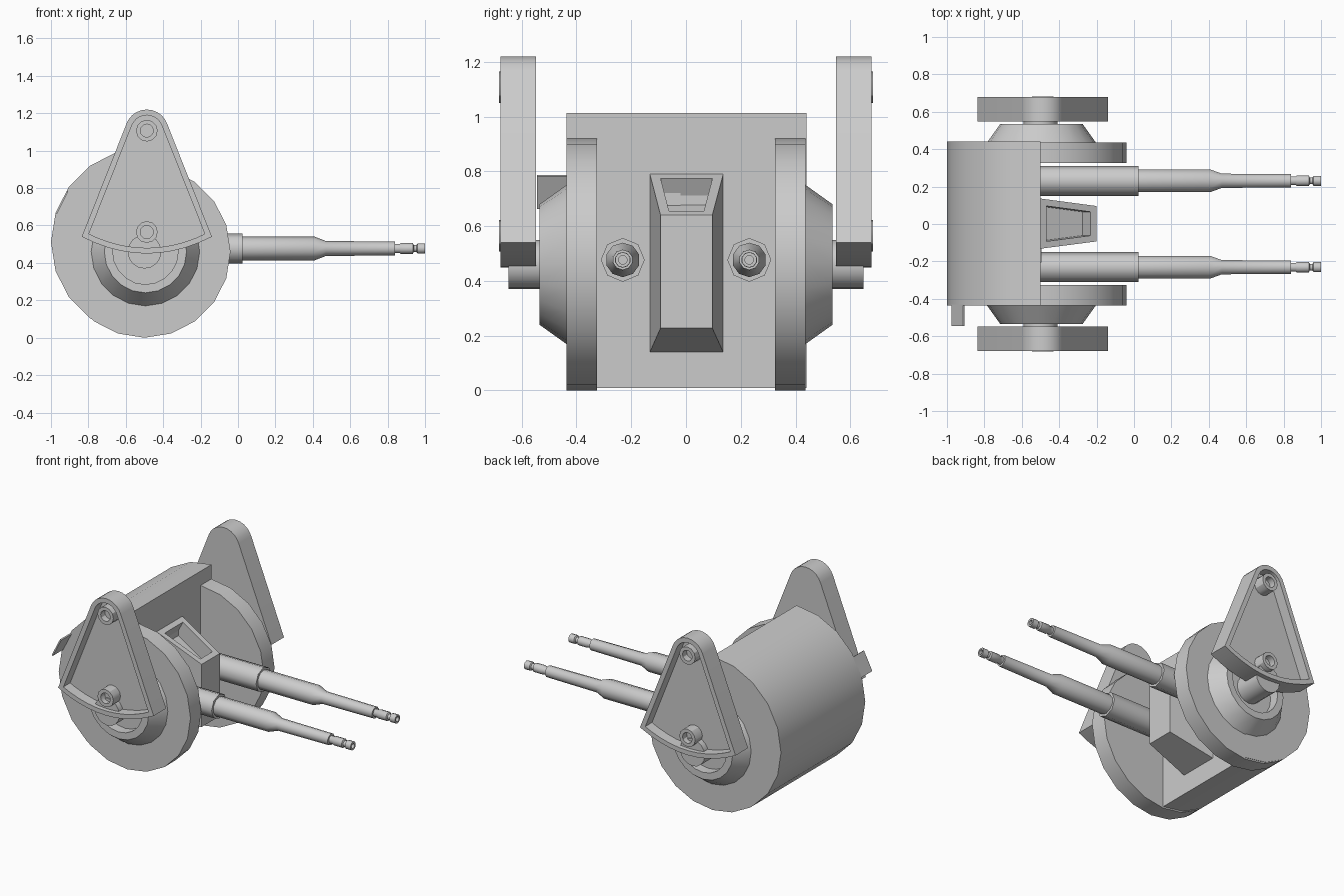
import bpy, bmesh, math
from mathutils import Vector

cube = bpy.data.objects.get("Cube")
if cube:
    bpy.data.objects.remove(cube)

steel = bpy.data.materials.new("light_grey_steel")
steel.use_nodes = True
GREY = (0.6, 0.6, 0.6, 1)
steel.diffuse_color = GREY
steel.node_tree.nodes["Principled BSDF"].inputs["Base Color"].default_value = GREY

CX = -0.5


def finish(bm, name, angle=30):
    bmesh.ops.remove_doubles(bm, verts=bm.verts, dist=0.0001)
    bmesh.ops.recalc_face_normals(bm, faces=bm.faces)
    mesh = bpy.data.meshes.new(name)
    bm.to_mesh(mesh)
    bm.free()
    mesh.materials.append(steel)
    obj = bpy.data.objects.new(name, mesh)
    bpy.context.collection.objects.link(obj)
    bpy.ops.object.select_all(action='DESELECT')
    obj.select_set(True)
    bpy.context.view_layer.objects.active = obj
    bpy.ops.object.shade_smooth_by_angle(angle=math.radians(angle))
    return obj


def lathe(name, profile, centre, axis, sides, angle=30):
    """Spin (distance, radius) pairs around the x or y axis through centre."""
    bm = bmesh.new()
    rings = []
    for d, r in profile:
        ring = []
        for i in range(sides):
            a = math.tau * i / sides
            u, v = r * math.sin(a), r * math.cos(a)
            p = Vector((d, u, v)) if axis == 'x' else Vector((u, d, v))
            ring.append(bm.verts.new(p + Vector(centre)))
        rings.append(ring)
    for a, b in zip(rings, rings[1:]):
        for i in range(sides):
            j = (i + 1) % sides
            bm.faces.new((a[i], a[j], b[j], b[i]))
    return finish(bm, name, angle)


def prism(outline, y0, y1):
    """Extrude an (x, z) outline along y; return the mesh and its y1 cap."""
    bm = bmesh.new()
    a = [bm.verts.new((x, y0, z)) for x, z in outline]
    b = [bm.verts.new((x, y1, z)) for x, z in outline]
    bm.faces.new(a)
    cap = bm.faces.new(b)
    n = len(a)
    for i in range(n):
        j = (i + 1) % n
        bm.faces.new((a[i], a[j], b[j], b[i]))
    bmesh.ops.recalc_face_normals(bm, faces=bm.faces)
    return bm, cap


def pocket(bm, face, rim, depth):
    """Inset a face and sink it, leaving a raised rim."""
    normal = face.normal.copy()
    bmesh.ops.inset_region(bm, faces=[face], thickness=rim, use_even_offset=True)
    ext = bmesh.ops.extrude_face_region(bm, geom=[face])
    verts = [v for v in ext["geom"] if isinstance(v, bmesh.types.BMVert)]
    bmesh.ops.translate(bm, verts=verts, vec=-normal * depth)
    if face.is_valid:
        bm.faces.remove(face)


def box(name, lo, hi):
    bm = bmesh.new()
    bmesh.ops.create_cube(bm, size=1)
    for v in bm.verts:
        v.co = [l + (h - l) * (c + 0.5) for l, h, c in zip(lo, hi, v.co)]
    return finish(bm, name)


# Half-round rear shell with a flat front wall
shell = [(CX - 0.5 * math.sin(math.pi * i / 10), 0.512 + 0.502 * math.cos(math.pi * i / 10))
         for i in range(11)]
bm, _ = prism(shell, -0.437, 0.44)
finish(bm, "rear_shell")

# Thin tab continuing one shell facet past the side
(x0, z0), (x1, z1) = shell[3], shell[4]
x0, z0 = x1 + (x0 - x1) * 0.85, z1 + (z0 - z1) * 0.85
bm, _ = prism([(x0, z0), (x1, z1), (x1 + 0.008, z1 - 0.004), (x0 + 0.008, z0 - 0.004)],
              -0.545, -0.43)
finish(bm, "side_tab")

# Arm plate outline: rounded top, straight flanks, curved foot
ARM_X = -0.4875
arm = []
for i in range(11):
    a = math.radians(20 + 140 * i / 10)
    arm.append((ARM_X + 0.116 * math.cos(a), 1.104 + 0.116 * math.sin(a)))
for i in range(11):
    t = -1 + i / 5
    arm.append((ARM_X + 0.348 * t, 0.45 + 0.09 * t * t))

for s, side in ((-1, "front"), (1, "back")):
    # Side disc, cone hub with recessed end, axle
    lathe(side + "_side_disc", [(s * d, r) for d, r in
          ((0.325, 0), (0.325, 0.46), (0.437, 0.46), (0.437, 0))], (CX, 0, 0.46), 'y', 20)
    lathe(side + "_cone_hub", [(s * d, r) for d, r in
          ((0.42, 0.29), (0.437, 0.29), (0.535, 0.22), (0.535, 0.175), (0.47, 0.175), (0.47, 0))],
          (CX + 0.005, 0, 0.46), 'y', 20, 29)
    lathe(side + "_axle", [(s * d, r) for d, r in
          ((0.45, 0.09), (0.648, 0.09), (0.648, 0))], (CX, 0, 0.46), 'y', 16)

    # Hollow-faced arm plate with two bolt bosses
    bm, cap = prism(arm, s * 0.548, s * 0.678)
    pocket(bm, cap, 0.03, 0.07)
    finish(bm, side + "_arm_plate")
    for z, label in ((1.107, "upper"), (0.565, "lower")):
        lathe(side + "_" + label + "_boss", [(s * d, r) for d, r in
              ((0.6, 0.058), (0.683, 0.058), (0.683, 0.035), (0.64, 0.035), (0.64, 0))],
              (ARM_X, 0, z), 'y', 12)

    # Gun barrel: sleeve, thick section, taper, thin section, grooved muzzle
    lathe(side + "_barrel_sleeve",
          [(-0.5, 0.08), (0.025, 0.08), (0.025, 0.05)], (0, s * 0.231, 0.477), 'x', 8, 50)
    lathe(side + "_barrel",
          [(0, 0.063), (0.41, 0.063), (0.47, 0.04), (0.84, 0.037), (0.84, 0.025),
           (0.865, 0.025), (0.87, 0.029), (0.935, 0.029), (0.94, 0.019), (0.955, 0.019),
           (0.96, 0.028), (1, 0.028), (1, 0.016), (0.95, 0.016), (0.95, 0)],
          (0, s * 0.231, 0.477), 'x', 10, 40)

# Tapered housing between the barrels with an open pocket on its sloped top
bm = bmesh.new()
base = [bm.verts.new((-0.5, y, z)) for y, z in
        ((-0.132, 0.14), (0.136, 0.14), (0.136, 0.79), (-0.132, 0.79))]
nose = [bm.verts.new((-0.2, y, z)) for y, z in
        ((-0.093, 0.228), (0.096, 0.228), (0.096, 0.64), (-0.093, 0.64))]
bm.faces.new(base)
bm.faces.new(nose)
for i in range(4):
    j = (i + 1) % 4
    bm.faces.new((base[i], base[j], nose[j], nose[i]))
bmesh.ops.recalc_face_normals(bm, faces=bm.faces)
top = max(bm.faces, key=lambda f: f.normal.z)
pocket(bm, top, 0.035, 0.1)
finish(bm, "centre_housing")

# Small plate on the flat wall
box("wall_plate", (-0.503, -0.205, 0.657), (-0.495, -0.02, 0.75))
